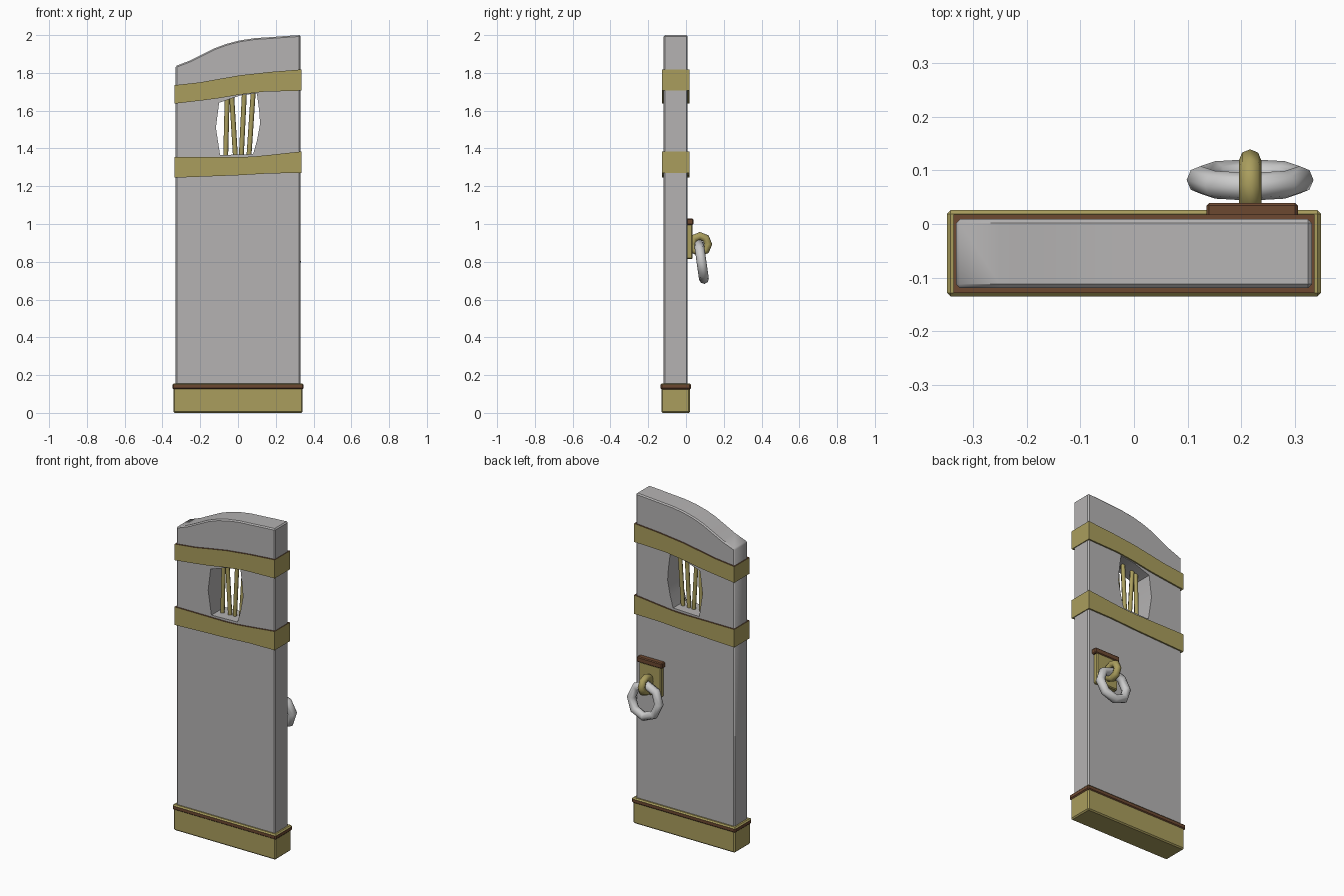
import bpy, bmesh, math
from mathutils import Vector

if "Cube" in bpy.data.objects:
    bpy.data.objects.remove(bpy.data.objects["Cube"])


def mat(name, col):
    m = bpy.data.materials.new(name)
    m.diffuse_color = (*col, 1)
    m.use_nodes = True
    m.node_tree.nodes["Principled BSDF"].inputs["Base Color"].default_value = m.diffuse_color
    return m


STONE = mat("grey_stone", (0.46, 0.45, 0.45))
STEEL = mat("pale_steel", (0.60, 0.60, 0.60))
GOLD = mat("old_brass", (0.40, 0.34, 0.11))
BROWN = mat("dark_brown", (0.15, 0.065, 0.03))


def finish(ob, mats, angle=35):
    for m in mats:
        ob.data.materials.append(m)
    bpy.ops.object.select_all(action='DESELECT')
    ob.select_set(True)
    bpy.context.view_layer.objects.active = ob
    bpy.ops.object.shade_smooth_by_angle(angle=math.radians(angle))
    return ob


def prism(name, pts, y0, y1, bevel=0.0):
    """Extrude an x-z outline from y0 to y1."""
    bm = bmesh.new()
    f = bm.faces.new([bm.verts.new((x, y0, z)) for x, z in pts])
    ext = bmesh.ops.extrude_face_region(bm, geom=[f])
    vs = [v for v in ext["geom"] if isinstance(v, bmesh.types.BMVert)]
    bmesh.ops.translate(bm, verts=vs, vec=(0, y1 - y0, 0))
    bmesh.ops.recalc_face_normals(bm, faces=bm.faces[:])
    if bevel:
        es = [e for e in bm.edges if e.calc_face_angle(0) > 0.6]
        bmesh.ops.bevel(bm, geom=es, offset=bevel, segments=1, affect='EDGES')
    me = bpy.data.meshes.new(name)
    bm.to_mesh(me)
    bm.free()
    ob = bpy.data.objects.new(name, me)
    bpy.context.collection.objects.link(ob)
    return ob


def box(name, x0, x1, y0, y1, z0, z1, bevel=0.0):
    return prism(name, [(x0, z0), (x1, z0), (x1, z1), (x0, z1)], y0, y1, bevel)


def paint(ob, rule):
    for p in ob.data.polygons:
        p.material_index = 1 if rule(p) else 0


# door slab with sweeping top edge
top = [(0.331, 2.0), (0.25, 1.995), (0.17, 1.989), (0.09, 1.984), (0.01, 1.972),
       (-0.06, 1.954), (-0.12, 1.932), (-0.19, 1.897), (-0.25, 1.867), (-0.331, 1.836)]
slab = prism("door_slab", [(-0.331, 0.01), (0.331, 0.01)] + top, -0.119, 0.009, 0.007)

# barred window opening, cut through the slab
hole = prism("window_cutter",
             [(-0.095, 1.365), (0.08, 1.37), (0.1, 1.44), (0.117, 1.53), (0.112, 1.6),
              (0.1, 1.692), (0.01, 1.68), (-0.1, 1.642), (-0.117, 1.51)], -0.3, 0.3)
mod = slab.modifiers.new("window", 'BOOLEAN')
mod.operation = 'DIFFERENCE'
mod.object = hole
bpy.context.view_layer.objects.active = slab
bpy.ops.object.modifier_apply(modifier=mod.name)
bpy.data.objects.remove(hole)
finish(slab, [STONE])

# crooked window bars
for i, (xb, xt) in enumerate([(-0.066, -0.056), (-0.012, -0.036), (0.016, 0.035), (0.056, 0.082)]):
    a, b = Vector((xb, -0.055, 1.33)), Vector((xt, -0.055, 1.72))
    bpy.ops.mesh.primitive_cylinder_add(vertices=6, radius=0.013, depth=(b - a).length,
                                        location=(a + b) / 2)
    bar = bpy.context.object
    bar.name = f"window_bar_{i + 1}"
    bar.rotation_euler = (b - a).to_track_quat('Z', 'Y').to_euler()
    finish(bar, [GOLD], 65)

# wavy straps wrapped round the slab, brown on their top ledges
straps = {
    "upper_strap": ([(-0.336, 1.637), (-0.2, 1.653), (-0.1, 1.666), (0.01, 1.685), (0.13, 1.70), (0.336, 1.706)],
                    [(0.336, 1.818), (0.17, 1.805), (0.01, 1.787), (-0.1, 1.768), (-0.2, 1.75), (-0.336, 1.735)]),
    "lower_strap": ([(-0.336, 1.245), (0.0, 1.258), (0.17, 1.268), (0.336, 1.27)],
                    [(0.336, 1.384), (0.18, 1.367), (0.08, 1.357), (0.0, 1.354), (-0.336, 1.354)]),
}
for name, (low, high) in straps.items():
    s = prism(name, low + high, -0.128, 0.018)
    finish(s, [GOLD, BROWN])
    paint(s, lambda p: p.normal.z > 0.7)

# foot casing and its brown-edged rim
finish(box("foot_casing", -0.342, 0.342, -0.131, 0.021, 0.0, 0.135, 0.007), [GOLD])
rim = finish(box("foot_rim", -0.348, 0.348, -0.135, 0.026, 0.124, 0.156, 0.007), [BROWN, GOLD])
paint(rim, lambda p: p.normal.z > 0.5)

# handle plate with brown cap, on the back
finish(box("handle_plate", 0.145, 0.292, 0.0, 0.035, 0.815, 1.0, 0.005), [GOLD])
finish(box("handle_plate_cap", 0.135, 0.305, 0.0, 0.039, 0.995, 1.028, 0.005), [BROWN])

# hanging loop and pull ring
bpy.ops.mesh.primitive_torus_add(major_segments=8, minor_segments=8, major_radius=0.044,
                                 minor_radius=0.021, location=(0.216, 0.074, 0.893),
                                 rotation=(0, math.pi / 2, 0))
bpy.context.object.name = "handle_loop"
finish(bpy.context.object, [GOLD], 60)
bpy.ops.mesh.primitive_torus_add(major_segments=8, minor_segments=8, major_radius=0.092,
                                 minor_radius=0.026, location=(0.216, 0.082, 0.8),
                                 rotation=(math.radians(98), 0, 0))
bpy.context.object.name = "pull_ring"
finish(bpy.context.object, [STEEL], 60)
